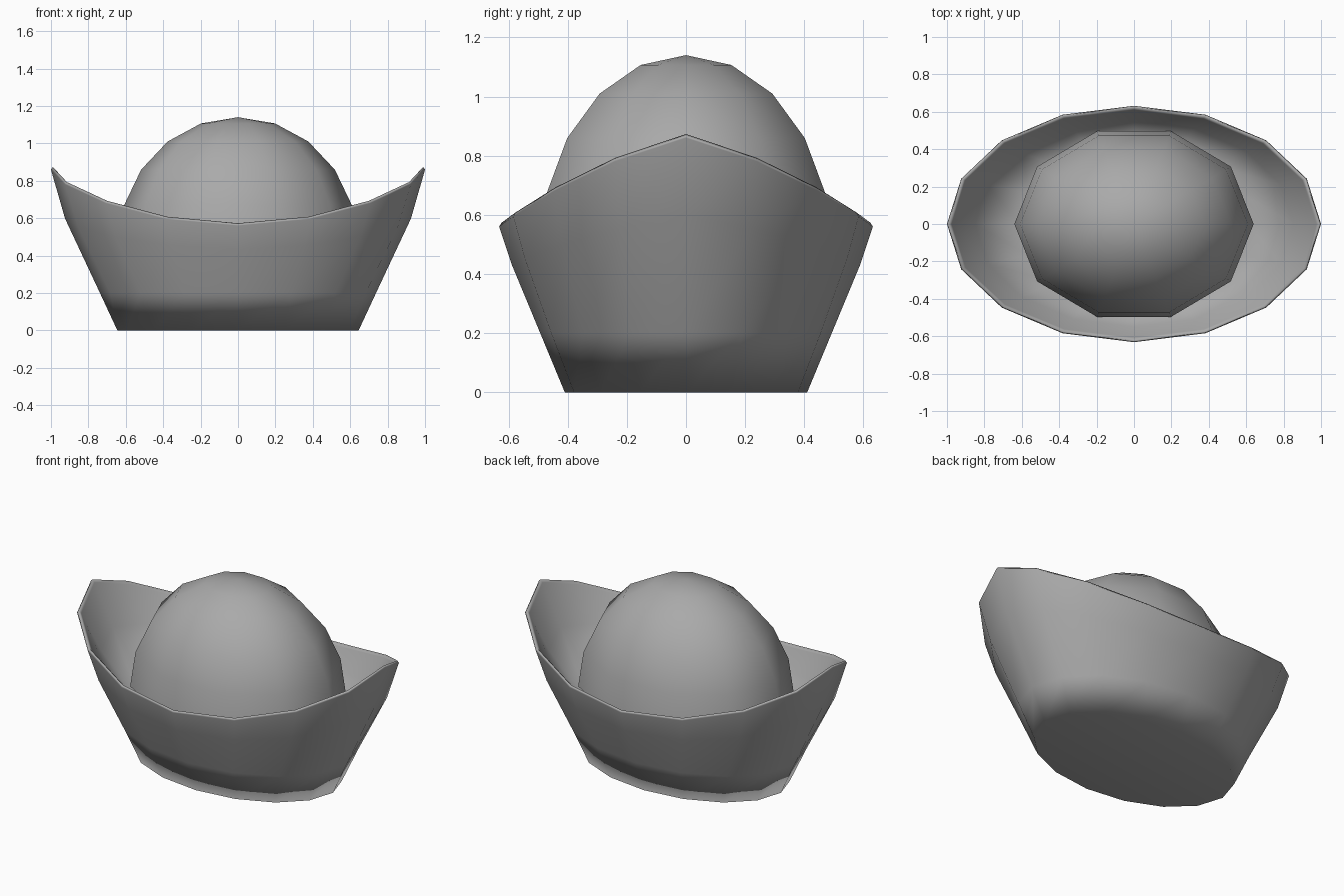
import bpy, bmesh
from math import sin, cos, pi
from mathutils import Matrix

if "Cube" in bpy.data.objects:
    bpy.data.objects.remove(bpy.data.objects["Cube"])

SIDES = 16
RIM = [0.87, 0.79, 0.69, 0.605, 0.57]   # rim height from the tip to the middle of a side

grey = bpy.data.materials.new("plain_grey")
grey.use_nodes = True
colour = (0.4, 0.4, 0.4, 1)
grey.diffuse_color = colour
grey.node_tree.nodes["Principled BSDF"].inputs["Base Color"].default_value = colour


def finish(name, bm):
    """Turn the bmesh into a smooth object."""
    bmesh.ops.recalc_face_normals(bm, faces=bm.faces)
    mesh = bpy.data.meshes.new(name)
    bm.to_mesh(mesh)
    bm.free()
    mesh.materials.append(grey)
    mesh.polygons.foreach_set("use_smooth", [True] * len(mesh.polygons))
    obj = bpy.data.objects.new(name, mesh)
    bpy.context.collection.objects.link(obj)
    return obj


def ring(bm, rx, ry, height):
    """Oval loop whose height follows the curved rim."""
    loop = []
    for i in range(SIDES):
        a = 2 * pi * i / SIDES
        step = min(i % 8, 8 - i % 8)
        loop.append(bm.verts.new((rx * cos(a), ry * sin(a), height(RIM[step]))))
    return loop


# Boat-shaped bowl: outer wall, thin rim, inner wall and floor
bm = bmesh.new()
loops = [
    ring(bm, 0.645, 0.41, lambda r: 0),
    ring(bm, 0.738, 0.493, lambda r: 0.2),
    ring(bm, 0.925, 0.59, lambda r: r * 0.55 + 0.12),
    ring(bm, 1.0, 0.632, lambda r: r - 0.01),
    ring(bm, 0.99, 0.624, lambda r: r + 0.003),
    ring(bm, 0.975, 0.609, lambda r: r - 0.012),
    ring(bm, 0.85, 0.55, lambda r: r * 0.55 + 0.14),
    ring(bm, 0.61, 0.44, lambda r: 0.34),
]
for low, high in zip(loops, loops[1:]):
    for i in range(SIDES):
        j = (i + 1) % SIDES
        bm.faces.new((low[i], low[j], high[j], high[i]))
bm.faces.new(loops[0])
bm.faces.new(loops[-1])
bowl = finish("bowl", bm)
soft = bowl.modifiers.new("soft_base", 'WEIGHTED_NORMAL')
soft.mode = 'FACE_AREA'
soft.weight = 50

# Oval dome: upper half of a ten-sided ball, a corner pointing at each tip
bm = bmesh.new()
bmesh.ops.create_uvsphere(bm, u_segments=10, v_segments=10, radius=1,
                          matrix=Matrix.Rotation(pi / 2, 4, 'Z'))
bmesh.ops.delete(bm, geom=[v for v in bm.verts if v.co.z < -0.1], context='VERTS')
bmesh.ops.scale(bm, verts=bm.verts, vec=(0.64, 0.522, 0.68))
bmesh.ops.translate(bm, verts=bm.verts, vec=(0, 0, 0.46))
finish("dome", bm)
